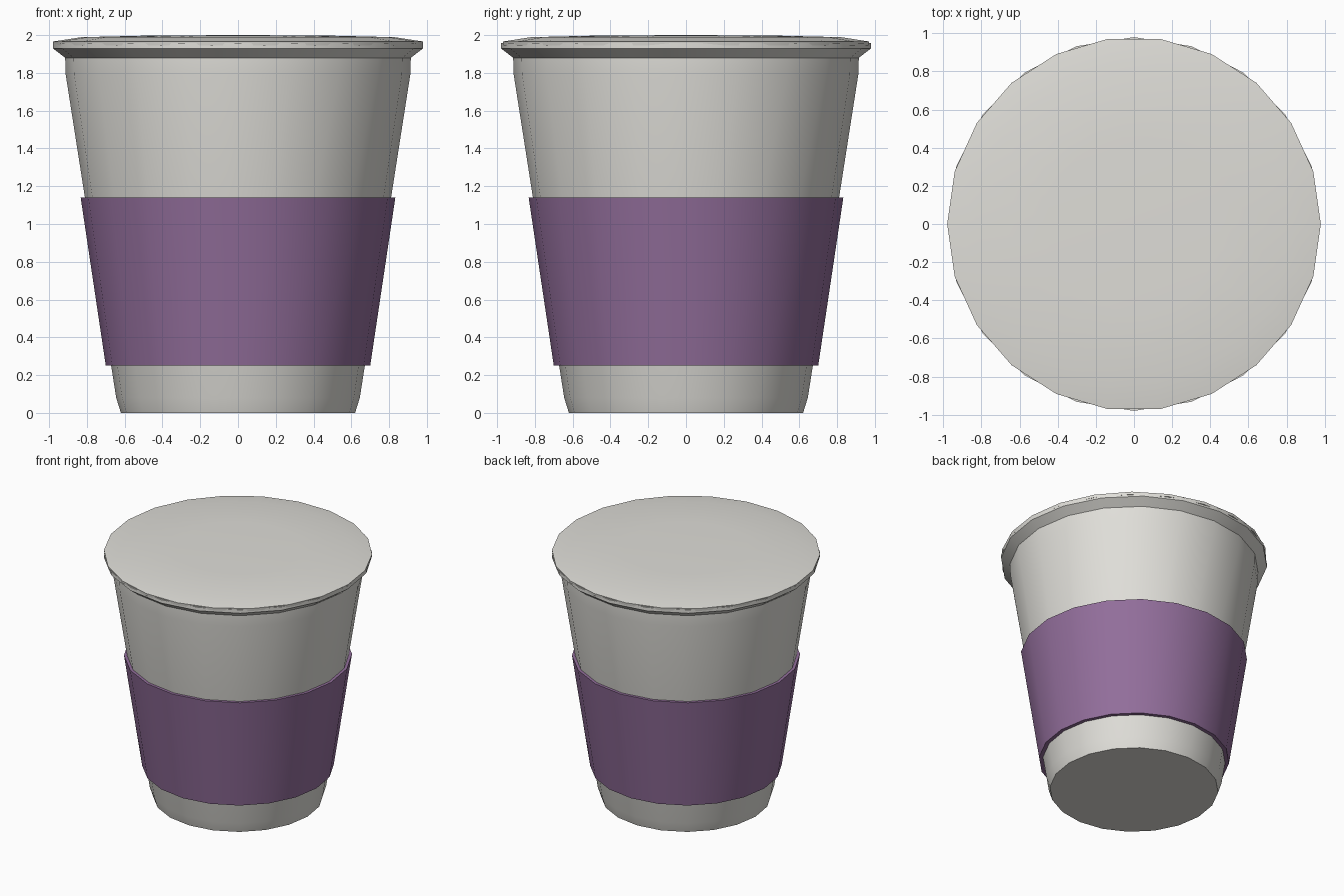
import bpy
import bmesh
from math import cos, sin, tau, radians

if "Cube" in bpy.data.objects:
    bpy.data.objects.remove(bpy.data.objects["Cube"])


def make_material(name, rgb):
    mat = bpy.data.materials.new(name)
    mat.use_nodes = True
    mat.diffuse_color = (*rgb, 1)
    mat.node_tree.nodes["Principled BSDF"].inputs["Base Color"].default_value = (*rgb, 1)
    return mat


def lathe(name, profile, sides, mat, loop=False):
    """Turn an (r, z) profile around z; r = 0 points become poles."""
    bm = bmesh.new()
    rings = []
    for r, z in profile:
        if r == 0:
            rings.append([bm.verts.new((0, 0, z))] * sides)
        else:
            rings.append([bm.verts.new((r * cos(tau * i / sides), r * sin(tau * i / sides), z))
                          for i in range(sides)])
    pairs = list(zip(rings, rings[1:]))
    if loop:
        pairs.append((rings[-1], rings[0]))
    for a, b in pairs:
        for i in range(sides):
            j = (i + 1) % sides
            corners = list(dict.fromkeys((a[i], a[j], b[j], b[i])))
            bm.faces.new(corners)
    bmesh.ops.recalc_face_normals(bm, faces=bm.faces[:])
    mesh = bpy.data.meshes.new(name)
    bm.to_mesh(mesh)
    bm.free()
    mesh.materials.append(mat)
    obj = bpy.data.objects.new(name, mesh)
    bpy.context.collection.objects.link(obj)
    bpy.ops.object.select_all(action="DESELECT")
    obj.select_set(True)
    bpy.context.view_layer.objects.active = obj
    bpy.ops.object.shade_smooth_by_angle(angle=radians(30))
    return obj


paper = make_material("warm_white", (0.74, 0.73, 0.69))
purple = make_material("muted_purple", (0.29, 0.157, 0.33))

# Tapered cup with a flared rim, closed under the lid
lathe("cup", [(0, 0), (0.62, 0), (0.645, 0.08), (0.912, 1.79), (0.915, 1.88),
              (0.98, 1.93), (0.98, 1.957), (0, 1.957)], 20, paper)

# Sleeve wrapped around the cup
lathe("sleeve", [(0.70, 0.25), (0.833, 1.14), (0.805, 1.14), (0.665, 0.25)],
      20, purple, loop=True)

# Shallow domed lid
lathe("lid", [(0, 1.945), (0.977, 1.945), (0.98, 1.966), (0.83, 1.989),
              (0.46, 1.998), (0, 2.0)], 22, paper)
